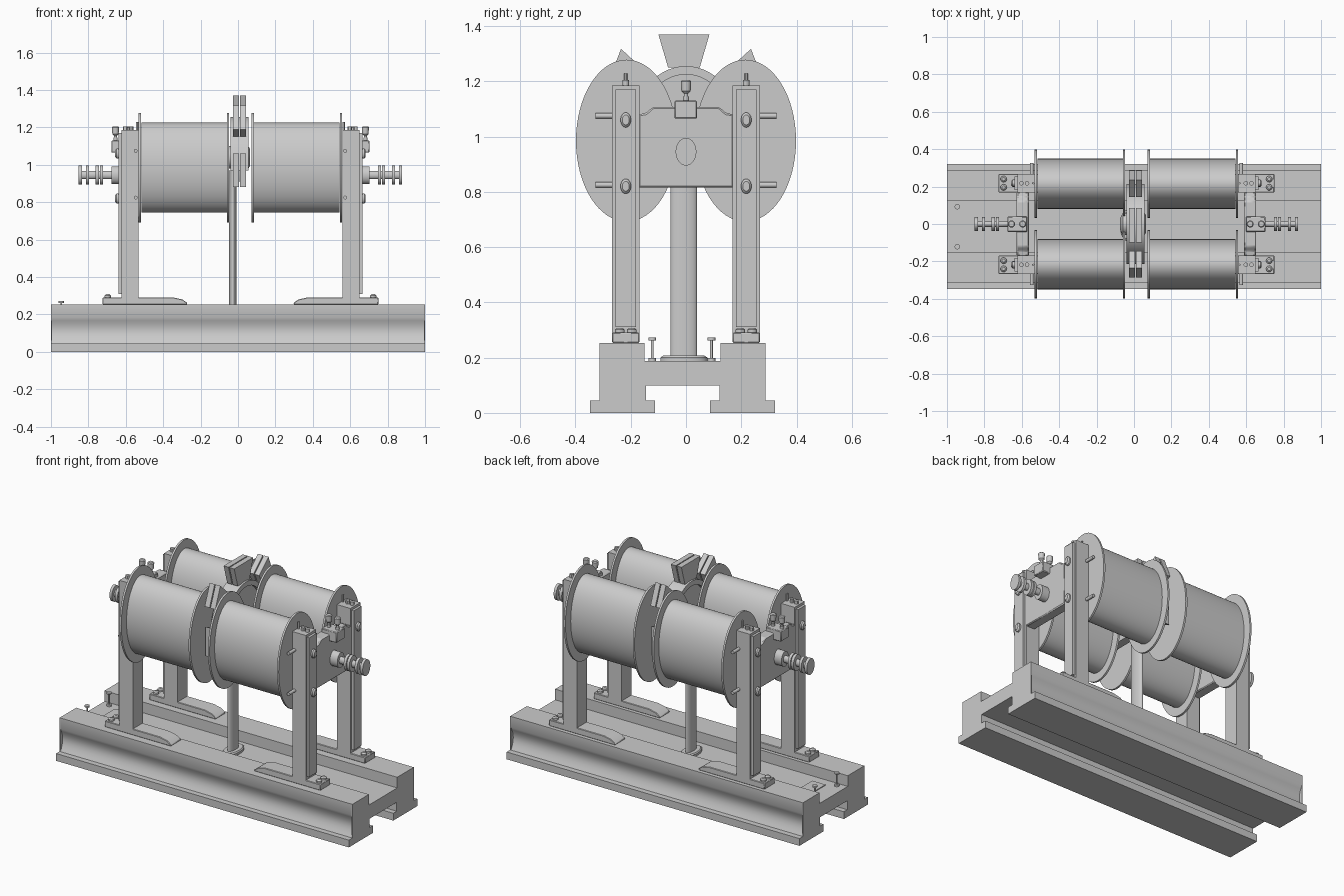
import bpy, bmesh, math
from mathutils import Vector

if "Cube" in bpy.data.objects:
    bpy.data.objects.remove(bpy.data.objects["Cube"])

CX = 0.013            # machine centre along the bed


def finish(name, bm, smooth=True, bevel=0):
    bmesh.ops.recalc_face_normals(bm, faces=bm.faces)
    me = bpy.data.meshes.new(name)
    bm.to_mesh(me)
    bm.free()
    ob = bpy.data.objects.new(name, me)
    bpy.context.collection.objects.link(ob)
    if bevel:
        m = ob.modifiers.new("edge", 'BEVEL')
        m.width, m.segments = bevel, 1
    if smooth:
        bpy.ops.object.select_all(action='DESELECT')
        ob.select_set(True)
        bpy.context.view_layer.objects.active = ob
        bpy.ops.object.shade_smooth_by_angle(angle=math.radians(30))
    return ob


def prism(name, pts, a, b, axis='X', bevel=0):
    """Extrude a 2D outline: (y,z) along X, or (x,z) along Y."""
    bm = bmesh.new()
    put = (lambda p, d: (d, p[0], p[1])) if axis == 'X' else (lambda p, d: (p[0], d, p[1]))
    f = bm.faces.new([bm.verts.new(put(p, a)) for p in pts])
    r = bmesh.ops.extrude_face_region(bm, geom=[f])
    d = Vector(put((0, 0), b - a))
    for v in r['geom']:
        if isinstance(v, bmesh.types.BMVert):
            v.co += d
    return finish(name, bm, True, bevel)


def box(name, x0, x1, y0, y1, z0, z1, bevel=0):
    x0, x1 = sorted((x0, x1))
    return prism(name, [(y0, z0), (y1, z0), (y1, z1), (y0, z1)], x0, x1, 'X', bevel)


def lathe(name, axis, origin, steps, sq=1.0, n=40):
    """Stack of (position, radius) rings along an axis; sq squashes the first cross direction."""
    bm = bmesh.new()
    rings = []
    for t, r in steps:
        ring = []
        for i in range(n):
            a = 2 * math.pi * i / n
            u, w = r * sq * math.cos(a), r * math.sin(a)
            co = {'X': (t, u, w), 'Y': (u, t, w), 'Z': (u, w, t)}[axis]
            ring.append(bm.verts.new(Vector(co) + Vector(origin)))
        rings.append(ring)
    for p, q in zip(rings, rings[1:]):
        for i in range(n):
            j = (i + 1) % n
            bm.faces.new((p[i], p[j], q[j], q[i]))
    bm.faces.new(rings[0])
    bm.faces.new(rings[-1])
    return finish(name, bm)


# bed: channel section with hollowed sides, closed by straight end plates
BY = -0.0125


def bed_outline(dip):
    half = [(0.133, 0.10), (0.133, 0.045), (0.10, 0.045), (0.10, 0), (0.334, 0), (0.334, 0.045)]
    half += [(0.30 - dip * math.sin(math.pi * i / 8), 0.045 + 0.14 * i / 8) for i in range(9)]
    half += [(0.30, 0.253), (0.138, 0.253), (0.138, 0.187)]
    return [(BY + y, z) for y, z in half] + [(BY - y, z) for y, z in reversed(half)]


prism("bed", bed_outline(0.022), -0.994, 0.994)
for s in (-1, 1):
    prism("bed_end_plate", bed_outline(0), *sorted((s * 0.994, s)))

# small plate and binding screws in the channel
box("channel_plate", -0.89, -0.80, -0.09, 0.07, 0.185, 0.192)
for y in (-0.122, 0.092):
    lathe("binding_screw", 'Z', (-0.945, y, 0),
          [(0.185, 0.014), (0.198, 0.014), (0.198, 0.005), (0.262, 0.005), (0.262, 0.014), (0.272, 0.014)], n=16)

# centre column
lathe("column", 'Z', (-0.028, -0.008, 0), [(0.2, 0.048), (0.97, 0.048)], sq=0.4)
lathe("column_base", 'Z', (-0.028, -0.008, 0),
      [(0.185, 0.085), (0.20, 0.085), (0.207, 0.075)], sq=0.55)

# coils: oval drums with end flanges
for s in (-1, 1):
    for t in (-1, 1):
        o = (CX, t * 0.215, 0.985)
        lathe("coil_drum", 'X', o, [(s * 0.07, 0.24), (s * 0.53, 0.24)], sq=0.56, n=64)
        for x in (0.06, 0.532):
            lathe("coil_flange", 'X', o, [(s * x, 0.293), (s * (x + 0.012), 0.293)], sq=0.625, n=64)

for s in (-1, 1):
    X = lambda d: CX + s * d
    for t in (-1, 1):
        y = t * 0.218
        # upright post with raised outer panel and sloping foot
        box("post", X(0.545), X(0.637), y - 0.049, y + 0.049, 0.285, 1.185)
        box("post_panel", X(0.63), X(0.652), y - 0.037, y + 0.037, 0.31, 1.17)
        prism("foot", [(X(0.737), 0.253), (X(0.737), 0.291), (X(0.36), 0.291),
                       (X(0.31), 0.280), (X(0.285), 0.262), (X(0.285), 0.253)],
              y - 0.049, y + 0.049, 'Y', 0.003)
        for d in (-0.022, 0.022):
            lathe("foot_bolt", 'Z', (X(0.71), y + d, 0),
                  [(0.29, 0.017), (0.301, 0.017), (0.308, 0.009)], n=12)
        for d in (0.585, 0.615):
            lathe("post_top_nut", 'Z', (X(d), y, 0), [(1.18, 0.012), (1.205, 0.012)], n=12)
        # bolts through the post and side pins
        for z in (0.82, 1.06):
            lathe("post_bolt", 'X', (CX, y, z),
                  [(s * 0.64, 0.027), (s * 0.662, 0.027), (s * 0.67, 0.018)], sq=0.7, n=24)
        for z in (0.825, 1.075):
            lathe("side_pin", 'Y', (X(0.56), 0, z), [(t * 0.25, 0.01), (t * 0.327, 0.01)], n=16)
        lathe("flange_pin", 'Z', (X(0.552), y, 0), [(1.15, 0.006), (1.228, 0.006)], n=12)
    # cross plate between the posts
    prism("cross_plate", [(-0.172, 0.815), (0.172, 0.815), (0.172, 1.08), (0.145, 1.085), (0.12, 1.107),
                          (-0.12, 1.107), (-0.145, 1.085), (-0.172, 1.08)],
          *sorted((X(0.575), X(0.64))), 'X', 0.006)
    box("terminal_block", X(0.585), X(0.69), -0.042, 0.04, 1.065, 1.13, 0.004)
    for d in (0.608, 0.668):
        lathe("terminal_knob", 'Z', (X(d), 0, 0),
              [(1.125, 0.011), (1.145, 0.011), (1.145, 0.008), (1.155, 0.008),
               (1.165, 0.017), (1.2, 0.019), (1.205, 0.014)], n=20)
    # grooved spindle
    prof = [(0.63, 0.047), (0.69, 0.047), (0.69, 0.022), (0.735, 0.022)]
    for a in (0.735, 0.757, 0.81, 0.848):
        prof += [(a, 0.022), (a, 0.05), (a + 0.017, 0.05), (a + 0.017, 0.022)]
    lathe("spindle", 'X', (CX, 0, 0.945), [(s * d, r) for d, r in prof], sq=0.75)

# half-round core between the coils, with rim and hub
arc = lambda ry, rz: [(ry * math.cos(math.pi * i / 32), 0.97 + rz * math.sin(math.pi * i / 32)) for i in range(33)]
prism("core_web", arc(0.20, 0.27) + [(-0.17, 0.91), (0.17, 0.91)], -0.018, 0.034)
prism("core_rim", arc(0.215, 0.285) + arc(0.185, 0.255)[::-1], -0.04, 0.056)
lathe("core_hub", 'X', (0, 0, 1.04),
      [(-0.075, 0.03), (-0.06, 0.06), (0.055, 0.06), (0.065, 0.045)], n=32)

# flared pole pieces, each a pair of plates with a slit
top = [(-0.10, 1.37), (0.085, 1.37), (0.05, 1.25), (-0.065, 1.25)]
tilted = [(0.235, 1.317), (0.285, 1.19), (0.185, 1.15), (0.145, 1.235)]
level = [(0.275, 0.88), (0.275, 1.06), (0.175, 1.02), (0.175, 0.92)]
flip = lambda pts: [(-y, z) for y, z in pts]
for pts in (top, tilted, flip(tilted), level, flip(level)):
    for a, b in ((-0.028, 0.005), (0.011, 0.044)):
        prism("pole_piece", pts, a, b)
